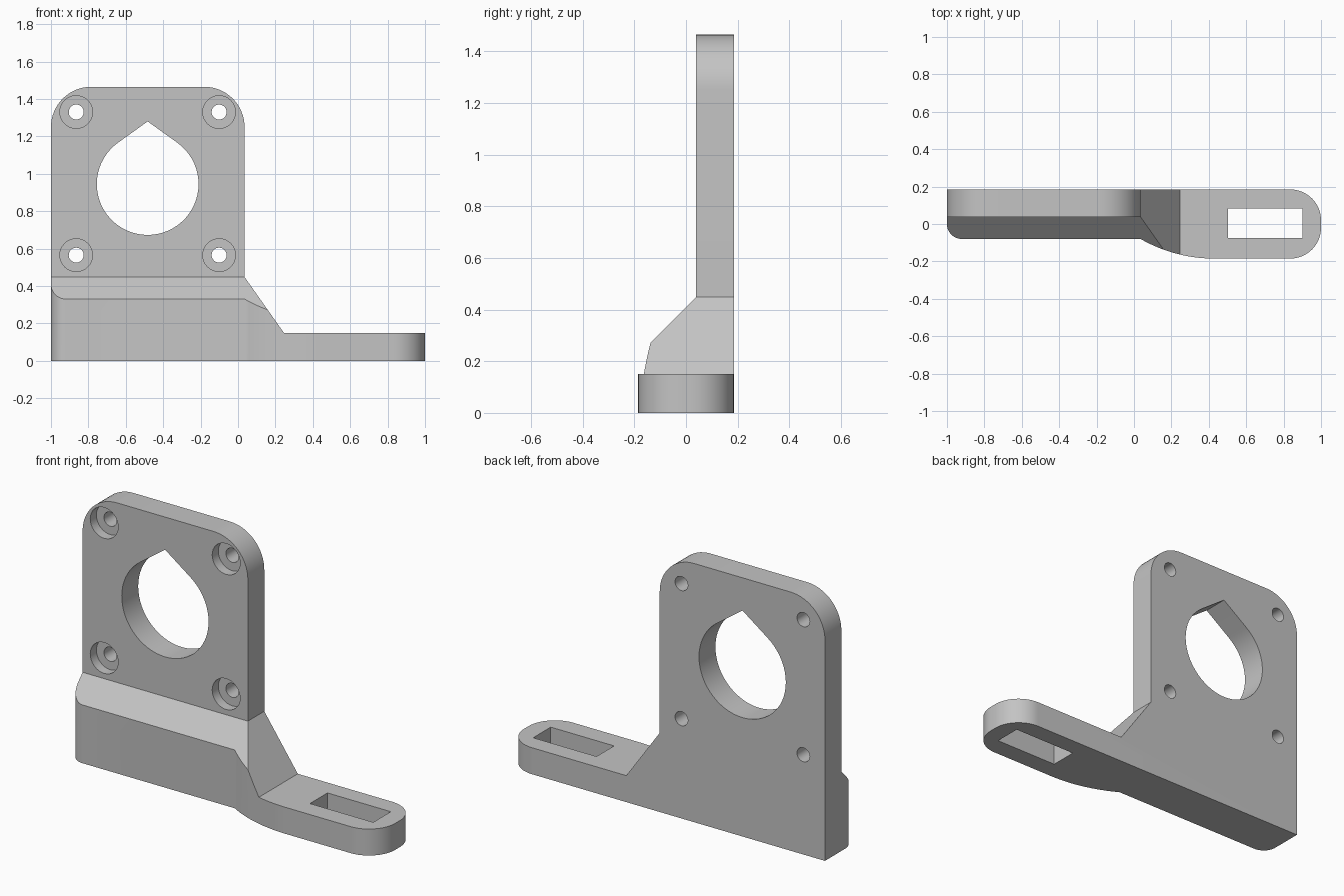
import bpy, bmesh, math
from mathutils import Vector

if "Cube" in bpy.data.objects:
    bpy.data.objects.remove(bpy.data.objects["Cube"])

grey = bpy.data.materials.new("light_grey")
grey.diffuse_color = (0.55, 0.55, 0.55, 1)
grey.use_nodes = True
grey.node_tree.nodes["Principled BSDF"].inputs["Base Color"].default_value = grey.diffuse_color


def arc(cx, cy, r, a0, a1, n=16):
    """Points on a circular arc, angles in degrees."""
    angles = [math.radians(a0 + (a1 - a0) * i / n) for i in range(n + 1)]
    return [(cx + r * math.cos(a), cy + r * math.sin(a)) for a in angles]


def prism(name, profile, axis, lo, hi):
    """Extrude a closed 2D profile along the x, y or z axis."""
    place = {"x": lambda p, t: (t, p[0], p[1]),
             "y": lambda p, t: (p[0], t, p[1]),
             "z": lambda p, t: (p[0], p[1], t)}[axis]
    bm = bmesh.new()
    face = bm.faces.new([bm.verts.new(place(p, lo)) for p in profile])
    ext = bmesh.ops.extrude_face_region(bm, geom=[face])
    moved = [v for v in ext["geom"] if isinstance(v, bmesh.types.BMVert)]
    bmesh.ops.translate(bm, verts=moved, vec=Vector(place((0, 0), hi - lo)))
    bmesh.ops.recalc_face_normals(bm, faces=bm.faces[:])
    mesh = bpy.data.meshes.new(name)
    bm.to_mesh(mesh)
    bm.free()
    mesh.materials.append(grey)
    obj = bpy.data.objects.new(name, mesh)
    bpy.context.collection.objects.link(obj)
    return obj


def boolean(target, tool, operation):
    """Apply a boolean and remove the tool."""
    mod = target.modifiers.new("bool", "BOOLEAN")
    mod.operation, mod.object, mod.solver = operation, tool, "EXACT"
    bpy.context.view_layer.objects.active = target
    bpy.ops.object.modifier_apply(modifier=mod.name)
    bpy.data.objects.remove(tool, do_unlink=True)


BACK, PLATE_FRONT, FOOT_FRONT = 0.185, 0.038, -0.185

# Front silhouette: rounded plate, sloping gusset and low arm
front = [(-1, 0), (1, 0), (1, 0.15), (0.245, 0.15), (0.035, 0.448)]
front += arc(-0.18, 1.25, 0.215, 0, 90) + arc(-0.785, 1.25, 0.215, 90, 180)
bracket = prism("motor_bracket", front, "y", -0.3, BACK)

# Plan outline: rounded arm end, curved front edge, rounded left corner
plan = [(-1, BACK)] + arc(-0.92, 0.0, 0.08, 180, 270, 10)
R = 0.795
sweep = math.degrees(math.asin(0.395 / R))
plan += arc(0.43, FOOT_FRONT + R, R, 270 - sweep, 270, 16)
plan += arc(0.835, FOOT_FRONT + 0.165, 0.165, 270, 360)
plan += arc(0.835, BACK - 0.165, 0.165, 0, 90)
# Oversize the flat back and left sides to avoid coplanar cuts
plan[0] = (-1, 0.3)
plan[-1:] = [(0.835, BACK), (0.835, 0.3)]
boolean(bracket, prism("plan_cutter", plan, "z", -0.1, 1.6), "INTERSECT")

# Space in front of the plate, ending in a 45 degree chamfer
relief = [(PLATE_FRONT, 1.7), (PLATE_FRONT, 0.448), (-0.4, 0.01), (-0.4, 1.7)]
boolean(bracket, prism("relief_cutter", [(max(y, -0.25), z if y > -0.3 or z > 1 else 0.16)
                                         for y, z in relief], "x", -1.2, 1.2), "DIFFERENCE")

# Teardrop opening
r, rise = 0.272, 0.335
half = math.degrees(math.acos(r / rise))
teardrop = arc(-0.483, 0.945, r, 90 + half, 450 - half, 48) + [(-0.483, 0.945 + rise)]
boolean(bracket, prism("teardrop_cutter", teardrop, "y", -0.4, 0.4), "DIFFERENCE")

# Four counterbored screw holes
for x in (-0.865, -0.101):
    for z in (0.565, 1.33):
        for radius, depth in ((0.04, 0.4), (0.0875, PLATE_FRONT + 0.055)):
            circle = arc(x, z, radius, 0, 360, 32)[:-1]
            boolean(bracket, prism("screw_cutter", circle, "y", -0.1, depth), "DIFFERENCE")

# Slot through the arm
slot = [(0.503, -0.075), (0.9, -0.075), (0.9, 0.082), (0.503, 0.082)]
boolean(bracket, prism("slot_cutter", slot, "z", -0.1, 0.4), "DIFFERENCE")

bracket.select_set(True)
bpy.context.view_layer.objects.active = bracket
bpy.ops.object.shade_smooth_by_angle(angle=math.radians(30))
